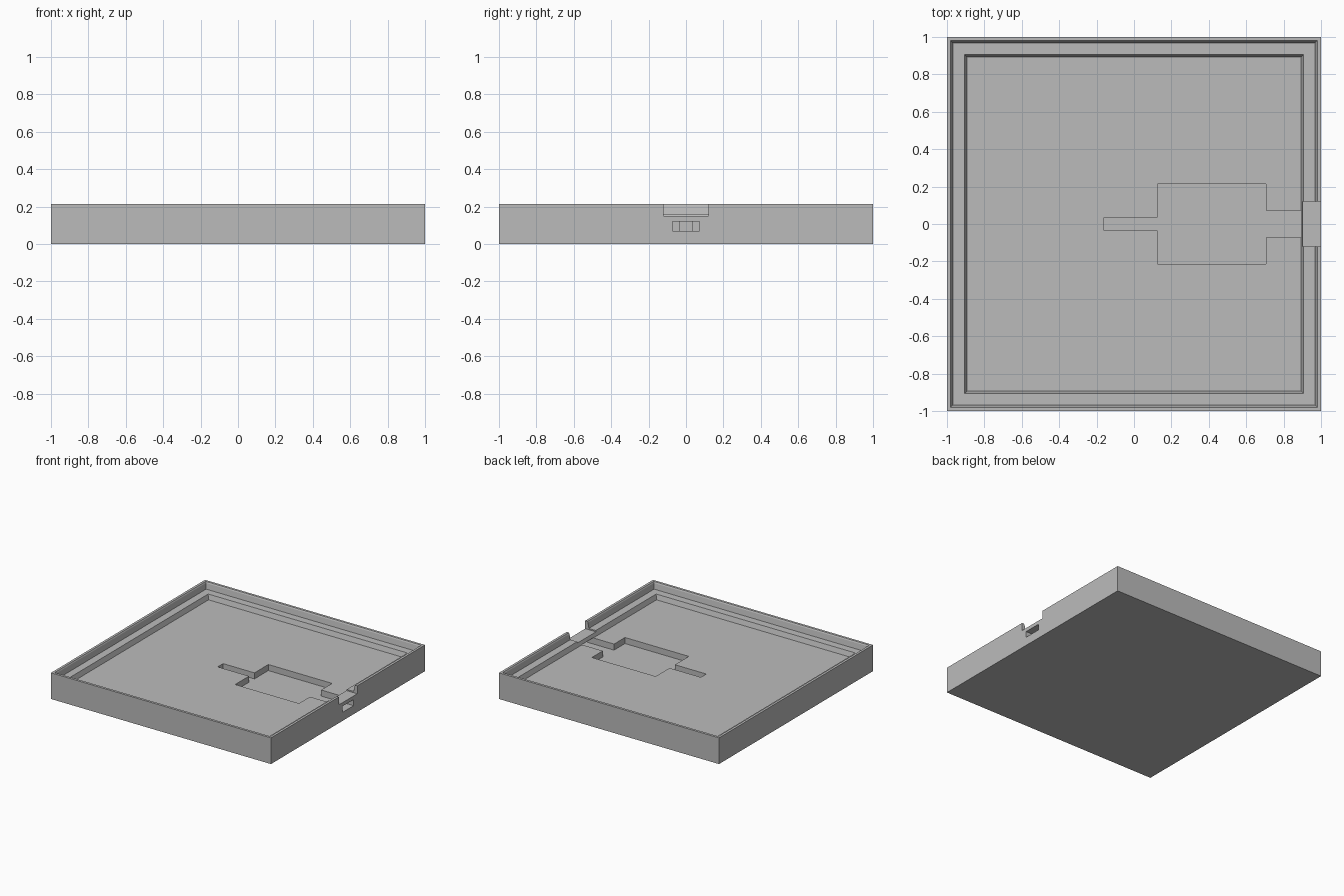
import bpy
import bmesh

default = bpy.data.objects.get("Cube")
if default:
    bpy.data.objects.remove(default, do_unlink=True)

GREY = (0.5, 0.5, 0.5, 1.0)
grey = bpy.data.materials.new("plain_grey")
grey.use_nodes = True
grey.diffuse_color = GREY
grey.node_tree.nodes["Principled BSDF"].inputs["Base Color"].default_value = GREY


def make_object(name, bm):
    bmesh.ops.recalc_face_normals(bm, faces=bm.faces)
    mesh = bpy.data.meshes.new(name)
    bm.to_mesh(mesh)
    bm.free()
    mesh.materials.append(grey)
    obj = bpy.data.objects.new(name, mesh)
    bpy.context.collection.objects.link(obj)
    return obj


def square_loft(name, profile):
    """Join square rings given as (half width, height), capping both ends."""
    bm = bmesh.new()
    rings = [[bm.verts.new((sx * r, sy * r, z))
              for sx, sy in ((-1, -1), (1, -1), (1, 1), (-1, 1))]
             for r, z in profile]
    for low, high in zip(rings, rings[1:]):
        for i in range(4):
            j = (i + 1) % 4
            bm.faces.new((low[i], low[j], high[j], high[i]))
    bm.faces.new(rings[0])
    bm.faces.new(rings[-1])
    return make_object(name, bm)


def prism(name, points, offset):
    """Extrude a closed outline of 3D points by an offset vector."""
    bm = bmesh.new()
    face = bm.faces.new([bm.verts.new(p) for p in points])
    ext = bmesh.ops.extrude_face_region(bm, geom=[face])
    moved = [g for g in ext["geom"] if isinstance(g, bmesh.types.BMVert)]
    bmesh.ops.translate(bm, verts=moved, vec=offset)
    return make_object(name, bm)


def cut(target, cutter):
    cutter.hide_render = True
    mod = target.modifiers.new("cut", 'BOOLEAN')
    mod.operation = 'DIFFERENCE'
    mod.solver = 'EXACT'
    mod.object = cutter
    bpy.context.view_layer.objects.active = target
    bpy.ops.object.modifier_apply(modifier=mod.name)
    bpy.data.objects.remove(cutter, do_unlink=True)


# Tray: outer wall, chamfered rim, ledge, then the sunken floor
FLOOR = 0.12
tray = square_loft("tray", [
    (1.0, 0.0), (1.0, 0.215), (0.98, 0.215), (0.975, 0.205),
    (0.967, 0.16), (0.905, 0.16), (0.893, FLOOR)])

# Component pocket with a narrow tail, sunk into the floor
POCKET = 0.07
half = [(-0.16, 0.035), (0.125, 0.035), (0.125, 0.215), (0.705, 0.215)]
outline = half + [(x, -y) for x, y in reversed(half)]
cut(tray, prism("pocket_cutter", [(x, y, POCKET) for x, y in outline], (0, 0, 0.1)))

# Cable channel, open over the floor and tunnelling through the wall
channel = [(0.6, POCKET), (1.1, POCKET), (1.1, FLOOR),
           (0.895, FLOOR), (0.895, 0.14), (0.6, 0.14)]
cut(tray, prism("channel_cutter", [(x, -0.073, z) for x, z in channel], (0, 0.146, 0)))

# Notch in the top of the wall above the tunnel
notch = [(0.85, 0.15), (1.1, 0.15), (1.1, 0.3), (0.85, 0.3)]
cut(tray, prism("notch_cutter", [(x, -0.12, z) for x, z in notch], (0, 0.24, 0)))
